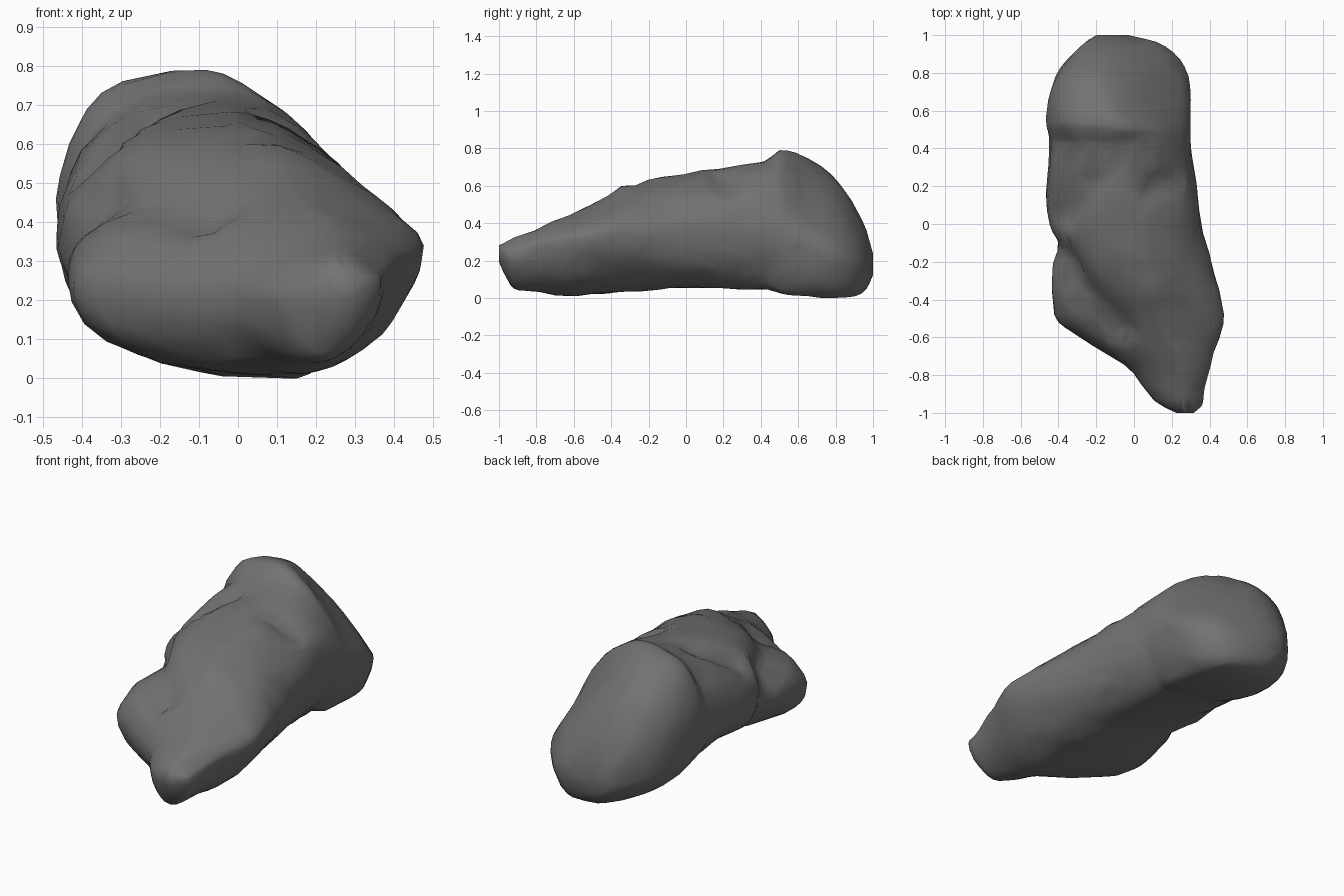
import bpy, bmesh, math
from mathutils import Vector, noise

cube = bpy.data.objects.get("Cube")
if cube:
    bpy.data.objects.remove(cube)

SIDES = 44
STEPS = 4

# Cross-sections along y: y, left x z, crest x z, right x z, base x z
sections = [
    (-1.0, .23, .23, .27, .28, .32, .25, .27, .20),
    (-.96, .15, .21, .26, .30, .36, .25, .24, .11),
    (-.90, .08, .21, .26, .33, .375, .26, .20, .04),
    (-.75, -.05, .22, .24, .39, .40, .30, .18, .025),
    (-.60, -.29, .23, .18, .455, .45, .32, .15, .01),
    (-.48, -.42, .25, .12, .51, .475, .34, .12, .02),
    (-.20, -.43, .30, .02, .63, .41, .35, .08, .04),
    (0, -.46, .34, -.03, .665, .36, .36, .06, .055),
    (.20, -.46, .36, -.05, .70, .33, .37, .09, .055),
    (.42, -.45, .40, -.08, .735, .30, .38, .13, .045),
    (.54, -.475, .42, -.10, .79, .30, .35, .16, .02),
    (.78, -.42, .34, -.16, .66, .29, .26, .14, .003),
    (.94, -.29, .27, -.14, .42, .17, .20, .05, .02),
    (1.0, -.20, .19, -.15, .24, -.03, .18, -.10, .12),
]

# Creases and ridges: start, end, radius, depth (negative raises)
creases = [
    ((-.40, -.17, .45), (-.10, -.52, .42), .11, .065),
    ((-.48, -.10, .32), (-.40, -.06, .10), .10, .035),
    ((-.36, .04, .54), (-.22, .24, .66), .07, .06),
    ((.10, .20, .64), (.18, .22, .56), .08, .055),
    ((-.46, .52, .38), (-.36, .48, .62), .10, .02),
    ((.05, -.35, .57), (.12, -.36, .55), .06, -.025),
]


def spline(a, b, c, d, t):
    """Smooth value between b and c."""
    return b + .5 * t * (c - a + t * (2 * a - 5 * b + 4 * c - d + t * (3 * (b - c) + d - a)))


def ramp(y, start, end):
    return min(max((y - start) / (end - start), 0), 1)


def section_point(s, angle):
    """Point on a lopsided rounded outline, from its four extremes."""
    y, lx, lz, tx, tz, rx, rz, bx, bz = s
    back = ramp(y, -.6, .5)
    lump = max(0, 1 - abs(y + .4) / .3)
    waist = max(0, 1 - abs(y) / .45)
    c, n = math.cos(angle), math.sin(angle)
    side = Vector((rx, y, rz)) if c > 0 else Vector((lx, y, lz))
    pole = Vector((tx, y, tz)) if n > 0 else Vector((bx, y, bz))
    if n > 0 and c > 0:
        power = 1.55 + .35 * ramp(y, -.3, .3) - .72 * ramp(y, .4, .62)
    elif n > 0:
        power = 1.6 + .85 * back
    elif c > 0:
        power = 1.8 + .6 * waist
    else:
        power = 1.9 + .8 * lump + .7 * ramp(y, .2, .6)
    u, v = abs(c) ** (2 / power), abs(n) ** (2 / power)
    corner = Vector((pole.x, y, side.z))
    return corner + (side - corner) * u + (pole - corner) * v


def weather(p, centre):
    """Carve creases and add mild lumpiness."""
    out = (p - centre).normalized()
    move = .01 * noise.noise(p * 4.5) + .008 * noise.noise(p * 10)
    for start, end, radius, depth in creases:
        a, b = Vector(start), Vector(end)
        t = min(max((p - a).dot(b - a) / (b - a).length_squared, 0), 1)
        d = (p - a.lerp(b, t)).length / radius
        move -= depth * max(0, 1 - d * d / 2) ** 2
    q = p + out * move
    q.z = max(q.z, 0)
    return q


# Loft the rock body
rings = []
last = len(sections) - 1
for i in range(last):
    near = [sections[min(max(i + k, 0), last)] for k in (-1, 0, 1, 2)]
    for j in range(STEPS):
        rings.append([spline(*vals, j / STEPS) for vals in zip(*near)])
rings.append(sections[-1])

bm = bmesh.new()
loops = []
for s in rings:
    centre = Vector(((s[1] + s[5]) / 2, s[0], (s[4] + s[8]) / 2))
    loops.append([bm.verts.new(weather(section_point(s, math.tau * (k + .5) / SIDES), centre))
                  for k in range(SIDES)])
for a, b in zip(loops, loops[1:]):
    for k in range(SIDES):
        m = (k + 1) % SIDES
        bm.faces.new((a[k], a[m], b[m], b[k]))
for loop in (loops[0], loops[-1]):
    bm.faces.new(loop)
bmesh.ops.recalc_face_normals(bm, faces=bm.faces)
mesh = bpy.data.meshes.new("rock")
bm.to_mesh(mesh)
bm.free()

rock = bpy.data.objects.new("rock", mesh)
bpy.context.collection.objects.link(rock)

# Stone colour
stone = bpy.data.materials.new("dark grey stone")
stone.use_nodes = True
colour = (.17, .17, .17, 1)
stone.diffuse_color = colour
stone.node_tree.nodes["Principled BSDF"].inputs["Base Color"].default_value = colour
mesh.materials.append(stone)

# Facet the surface lightly, then shade it smooth
facet = rock.modifiers.new("facets", 'DECIMATE')
facet.ratio = .35
bpy.context.view_layer.objects.active = rock
rock.select_set(True)
bpy.ops.object.shade_smooth_by_angle(angle=math.radians(45))
